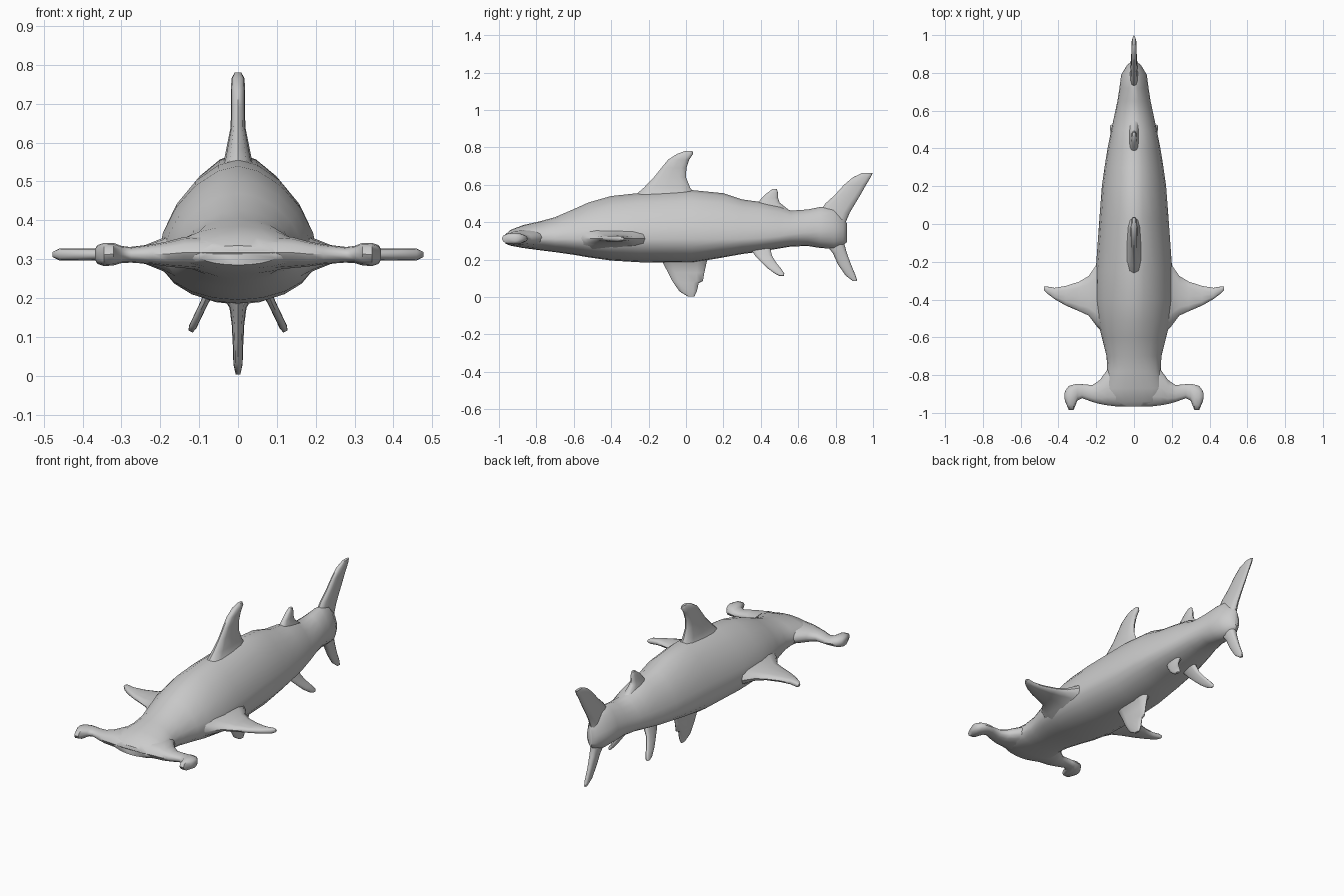
import bpy, bmesh, math
from mathutils import Vector

grey = bpy.data.materials.new("shark grey")
grey.diffuse_color = (0.6, 0.6, 0.6, 1)


def oval(n, pu, pl):
    """Unit superellipse points; pu/pl are the upper and lower exponents."""
    pts = []
    for i in range(n):
        a = 2 * math.pi * i / n
        c, s = math.cos(a), math.sin(a)
        p = pu if s >= 0 else pl
        pts.append((math.copysign(abs(c) ** (2 / p), c),
                    math.copysign(abs(s) ** (2 / p), s)))
    return pts


def loft(name, rings):
    """Skin closed rings of points and cap both ends."""
    bm = bmesh.new()
    rows = [[bm.verts.new(p) for p in r] for r in rings]
    n = len(rows[0])
    for r, q in zip(rows, rows[1:]):
        for i in range(n):
            j = (i + 1) % n
            bm.faces.new((r[i], r[j], q[j], q[i]))
    bm.faces.new(rows[0])
    bm.faces.new(rows[-1])
    bmesh.ops.recalc_face_normals(bm, faces=bm.faces)
    me = bpy.data.meshes.new(name)
    bm.to_mesh(me)
    bm.free()
    me.materials.append(grey)
    ob = bpy.data.objects.new(name, me)
    bpy.context.collection.objects.link(ob)
    bpy.ops.object.select_all(action='DESELECT')
    ob.select_set(True)
    bpy.context.view_layer.objects.active = ob
    bpy.ops.object.shade_smooth_by_angle(angle=math.radians(45))
    return ob


def fin(name, slices, place):
    """Slices are (span, leading y, trailing y, half thickness)."""
    rings = []
    for s, a, b, t in slices:
        rings.append([place(s, (a + b) / 2 + u * (b - a) / 2, v * t)
                      for u, v in oval(12, 2.6, 2.6)])
    return loft(name, rings)


# Body: y, half width, top z, bottom z, widest z, upper exponent
body = [(-0.965, 0.10, 0.335, 0.285, 0.31, 2.0),
        (-0.94, 0.15, 0.358, 0.275, 0.31, 2.0),
        (-0.87, 0.17, 0.385, 0.262, 0.31, 2.0),
        (-0.78, 0.142, 0.405, 0.250, 0.31, 2.0),
        (-0.70, 0.145, 0.427, 0.240, 0.31, 1.9),
        (-0.60, 0.17, 0.47, 0.226, 0.31, 1.8),
        (-0.52, 0.19, 0.506, 0.212, 0.31, 1.75),
        (-0.40, 0.205, 0.54, 0.195, 0.31, 1.7),
        (-0.25, 0.203, 0.556, 0.186, 0.31, 1.7),
        (0.03, 0.183, 0.572, 0.183, 0.31, 1.7),
        (0.20, 0.17, 0.555, 0.212, 0.31, 1.75),
        (0.30, 0.156, 0.522, 0.230, 0.31, 1.8),
        (0.40, 0.14, 0.508, 0.243, 0.315, 1.8),
        (0.50, 0.12, 0.488, 0.260, 0.325, 1.8),
        (0.56, 0.107, 0.462, 0.270, 0.335, 1.8),
        (0.65, 0.088, 0.468, 0.273, 0.345, 1.8),
        (0.72, 0.077, 0.482, 0.262, 0.35, 1.7),
        (0.79, 0.068, 0.48, 0.258, 0.35, 1.5),
        (0.84, 0.038, 0.43, 0.275, 0.345, 1.5),
        (0.862, 0.012, 0.39, 0.295, 0.34, 1.7)]
loft("body", [[(w * c, y, m + s * ((zt - m) if s > 0 else (m - zb)))
               for c, s in oval(20, p, 2.0)]
              for y, w, zt, zb, m, p in body])

# Hammer head: x, front y, back y, bottom z, top z
half = [(0.08, -0.967, -0.74, 0.272, 0.362),
        (0.14, -0.96, -0.77, 0.277, 0.357),
        (0.18, -0.953, -0.825, 0.281, 0.346),
        (0.22, -0.942, -0.853, 0.287, 0.338),
        (0.275, -0.922, -0.848, 0.291, 0.331),
        (0.30, -0.935, -0.846, 0.290, 0.334),
        (0.32, -0.985, -0.850, 0.284, 0.342),
        (0.345, -0.985, -0.857, 0.282, 0.342),
        (0.362, -0.945, -0.88, 0.288, 0.336),
        (0.368, -0.925, -0.895, 0.298, 0.326)]
hammer = [(-r[0],) + r[1:] for r in reversed(half)] + half
loft("hammer_head", [[(x, (a + b) / 2 + u * (b - a) / 2, (c + d) / 2 + v * (d - c) / 2)
                      for u, v in oval(12, 2.2, 2.2)] for x, a, b, c, d in hammer])


# Upright fins on the centre line
def upright(s, y, t):
    return (t, y, s)


fin("front_dorsal_fin", [(0.50, -0.30, 0.06, 0.07), (0.555, -0.26, 0.045, 0.036),
                         (0.585, -0.225, 0.022, 0.03), (0.64, -0.172, 0.0, 0.019),
                         (0.69, -0.132, 0.002, 0.018), (0.735, -0.095, 0.017, 0.018),
                         (0.765, -0.048, 0.038, 0.017), (0.781, -0.005, 0.035, 0.008)], upright)
fin("rear_dorsal_fin", [(0.45, 0.33, 0.57, 0.035), (0.505, 0.385, 0.50, 0.022),
                        (0.53, 0.405, 0.492, 0.016), (0.555, 0.432, 0.492, 0.014),
                        (0.577, 0.462, 0.486, 0.008)], upright)
fin("tail_fin", [(0.085, 0.893, 0.916, 0.006), (0.115, 0.853, 0.907, 0.012),
                 (0.175, 0.812, 0.882, 0.014), (0.235, 0.785, 0.86, 0.02),
                 (0.29, 0.74, 0.845, 0.026), (0.38, 0.71, 0.846, 0.026),
                 (0.45, 0.71, 0.875, 0.022), (0.50, 0.745, 0.905, 0.018),
                 (0.545, 0.795, 0.932, 0.016), (0.60, 0.845, 0.963, 0.014),
                 (0.64, 0.892, 0.987, 0.014), (0.662, 0.94, 0.998, 0.008)], upright)
fin("belly_fin", [(0.003, 0.01, 0.045, 0.006), (0.03, -0.035, 0.058, 0.012),
                  (0.075, -0.066, 0.068, 0.013), (0.085, -0.073, 0.09, 0.014),
                  (0.13, -0.095, 0.098, 0.016), (0.175, -0.12, 0.108, 0.022),
                  (0.22, -0.14, 0.12, 0.05)], upright)

for side, word in ((1, "right"), (-1, "left")):
    # Pectoral fins lie flat and flare into the flanks
    fin(word + "_pectoral_fin",
        [(0.14, -0.60, -0.18, 0.075), (0.195, -0.545, -0.21, 0.042),
         (0.24, -0.485, -0.275, 0.024), (0.29, -0.462, -0.305, 0.018),
         (0.36, -0.432, -0.328, 0.016), (0.42, -0.398, -0.338, 0.016),
         (0.46, -0.368, -0.331, 0.015), (0.477, -0.350, -0.331, 0.007)],
        lambda s, y, t: (side * s, y, 0.312 + t))
    # Pelvic fins slant down and outward
    out = Vector((side * 0.43, 0, -0.9))
    across = Vector((side * 0.9, 0, 0.43))
    fin(word + "_pelvic_fin",
        [(0.0, 0.34, 0.45, 0.02), (0.05, 0.37, 0.46, 0.012), (0.09, 0.405, 0.482, 0.010),
         (0.125, 0.438, 0.508, 0.010), (0.155, 0.475, 0.526, 0.010), (0.168, 0.50, 0.523, 0.006)],
        lambda s, y, t: Vector((side * 0.05, y, 0.265)) + out * s + across * t)
